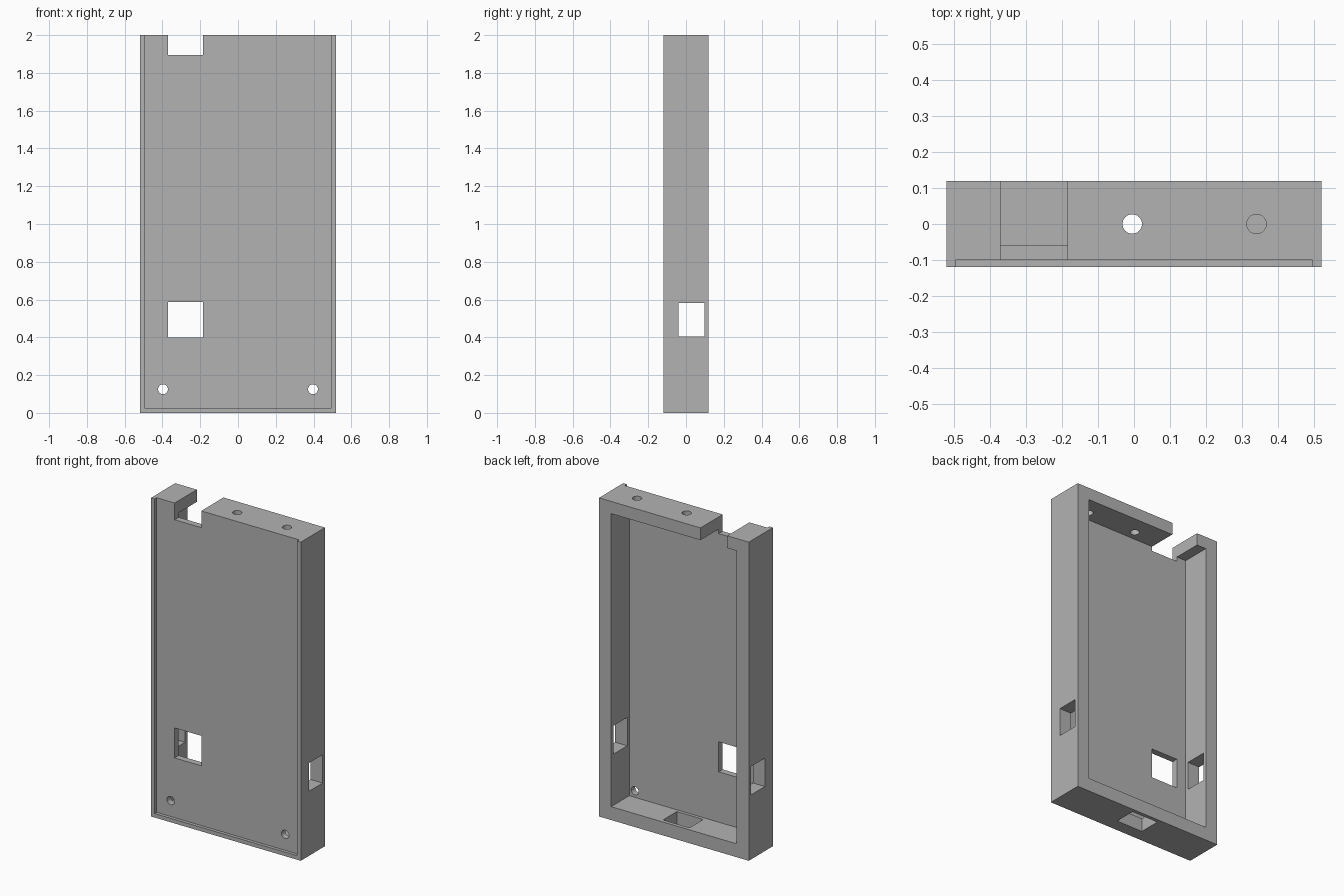
import bpy
from mathutils import Vector

if "Cube" in bpy.data.objects:
    bpy.data.objects.remove(bpy.data.objects["Cube"])

W, D, H = 0.52, 0.12, 2.0       # half width, half depth, height
WALL = 0.084


def box(name, x, y, z):
    bpy.ops.mesh.primitive_cube_add(size=1)
    ob = bpy.context.object
    ob.name = name
    for v in ob.data.vertices:
        v.co = Vector([(lo + hi) / 2 + c * (hi - lo) for c, (lo, hi) in zip(v.co, (x, y, z))])
    return ob


def drill(name, loc, radius, depth, rot=(0, 0, 0)):
    bpy.ops.mesh.primitive_cylinder_add(vertices=32, radius=radius, depth=depth,
                                        location=loc, rotation=rot)
    bpy.context.object.name = name
    return bpy.context.object


# Solid case block
case = box("case_frame", (-W, W), (-D, D), (0, H))

cutters = [
    # Open back cavity and shallow front slot, open at the top
    box("back_cavity", (-W + WALL, W - WALL), (-0.06, 0.3), (WALL, 1.923)),
    box("front_slot", (-0.495, 0.495), (-0.3, -0.10), (0.025, 2.2)),
    # Top notch and square window through the panel
    box("top_notch", (-0.37, -0.185), (-0.4, 0.4), (1.895, 2.3)),
    box("panel_window", (-0.37, -0.185), (-0.2, 0.0), (0.40, 0.588)),
    # Openings through both sides and the bottom wall
    box("side_openings", (-0.8, 0.8), (-0.04, 0.097), (0.405, 0.583)),
    box("bottom_opening", (-0.092, 0.092), (-0.04, 0.097), (-0.2, 0.2)),
]
# Screw holes in the panel and in the top wall
for x in (-0.397, 0.397):
    cutters.append(drill("panel_hole", (x, -0.08, 0.125), 0.026, 0.2, (1.5707963, 0, 0)))
for x in (-0.005, 0.34):
    cutters.append(drill("top_hole", (x, 0, H), 0.027, 0.3))

# Cut everything out of the block, then discard the cutters
for c in cutters:
    m = case.modifiers.new(c.name, 'BOOLEAN')
    m.operation, m.solver, m.object = 'DIFFERENCE', 'EXACT', c
bpy.ops.object.select_all(action='DESELECT')
case.select_set(True)
bpy.context.view_layer.objects.active = case
for m in list(case.modifiers):
    bpy.ops.object.modifier_apply(modifier=m.name)
for c in cutters:
    bpy.data.objects.remove(c, do_unlink=True)

# Single grey plastic
grey = bpy.data.materials.new("grey_plastic")
grey.diffuse_color = (0.45, 0.45, 0.45, 1)
grey.use_nodes = True
grey.node_tree.nodes["Principled BSDF"].inputs["Base Color"].default_value = grey.diffuse_color
case.data.materials.clear()
case.data.materials.append(grey)
for p in case.data.polygons:
    p.material_index = 0
bpy.ops.object.shade_smooth_by_angle(angle=0.52)
